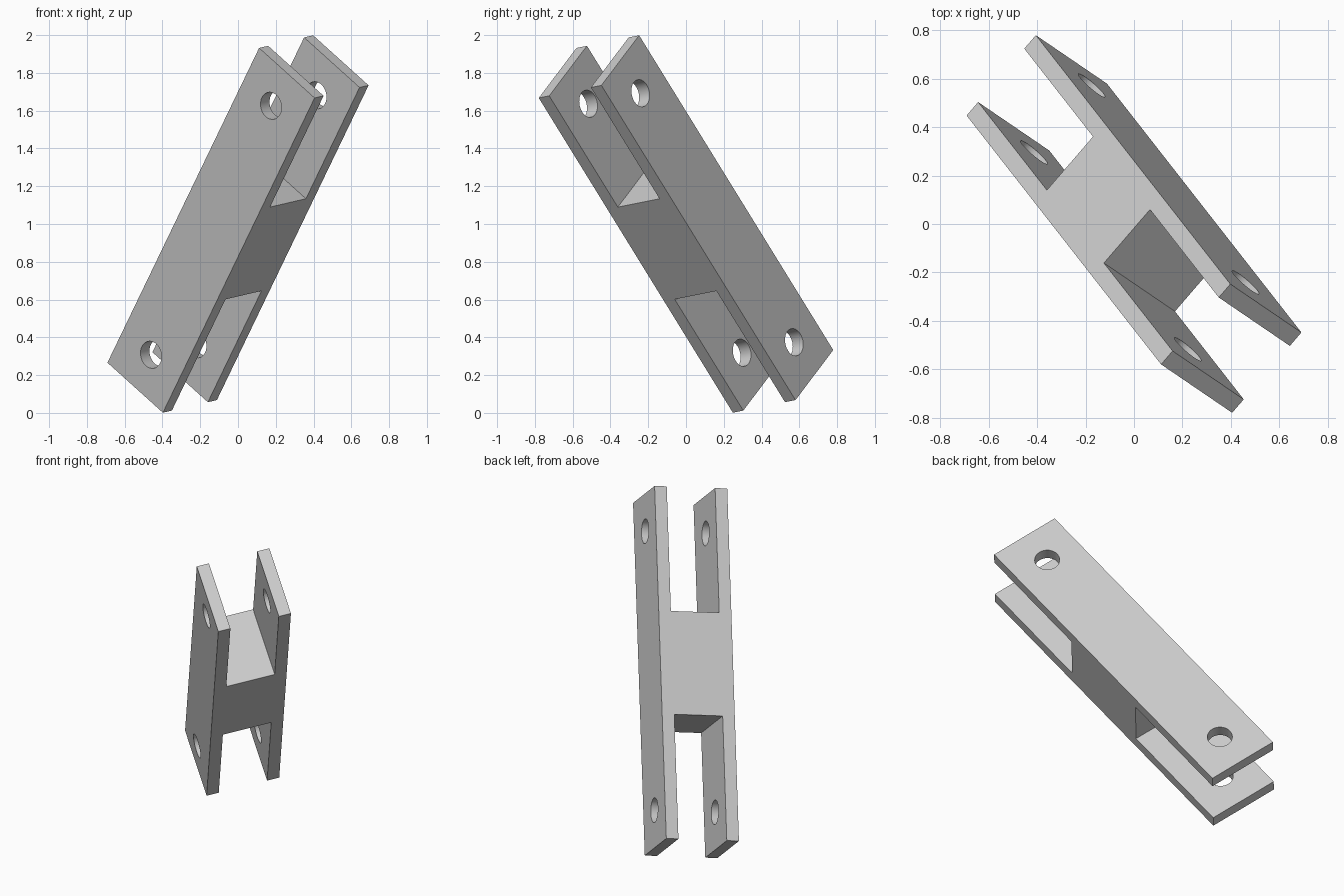
import bpy, bmesh
from mathutils import Matrix, Vector

old = bpy.data.objects.get("Cube")
if old:
    bpy.data.objects.remove(old, do_unlink=True)

LENGTH, WIDTH, PLATE, WEB = 2.116, 0.443, 0.074, 0.62
HOLE_X, HOLE_R = 0.837, 0.073

# Single flat colour
grey = bpy.data.materials.new("light_grey")
grey.use_nodes = True
colour = (0.6, 0.6, 0.6, 1)
grey.diffuse_color = colour
grey.node_tree.nodes["Principled BSDF"].inputs["Base Color"].default_value = colour


def make_object(name, bm):
    bmesh.ops.recalc_face_normals(bm, faces=bm.faces)
    mesh = bpy.data.meshes.new(name)
    bm.to_mesh(mesh)
    bm.free()
    obj = bpy.data.objects.new(name, mesh)
    bpy.context.collection.objects.link(obj)
    mesh.materials.append(grey)
    return obj


# Two plates joined by a central block: H profile extruded across the width
half, web, outer = LENGTH / 2, WEB / 2, WIDTH / 2
inner = outer - PLATE
quarter = [(half, outer), (half, inner), (web, inner)]
profile = (quarter + [(x, -z) for x, z in reversed(quarter)]
           + [(-x, -z) for x, z in quarter]
           + [(-x, z) for x, z in reversed(quarter)])
bm = bmesh.new()
face = bm.faces.new([bm.verts.new((x, -outer, z)) for x, z in profile])
side = bmesh.ops.extrude_face_region(bm, geom=[face])["geom"]
bmesh.ops.translate(bm, vec=(0, WIDTH, 0),
                    verts=[v for v in side if isinstance(v, bmesh.types.BMVert)])
link = make_object("double_ended_clevis_link", bm)

# Pin holes through both plates at each end
bm = bmesh.new()
for x in (-HOLE_X, HOLE_X):
    bmesh.ops.create_cone(bm, cap_ends=True, segments=32, radius1=HOLE_R,
                          radius2=HOLE_R, depth=2 * WIDTH,
                          matrix=Matrix.Translation((x, 0, 0)))
cutter = make_object("pin_hole_cutter", bm)
cutter.hide_render = True

bpy.ops.object.select_all(action='DESELECT')
link.select_set(True)
bpy.context.view_layer.objects.active = link
cut = link.modifiers.new("pin_holes", 'BOOLEAN')
cut.operation = 'DIFFERENCE'
cut.solver = 'EXACT'
cut.object = cutter
bpy.ops.object.modifier_apply(modifier=cut.name)
bpy.data.objects.remove(cutter, do_unlink=True)
bpy.ops.object.shade_smooth_by_angle()

# Tilt the link: length, width and plate-normal directions
along = Vector((0.3795, -0.4856, 0.7874)).normalized()
normal = along.cross(Vector((0.660, -0.4475, -0.604))).normalized()
across = normal.cross(along)
tilt = Matrix((along, across, normal)).transposed().to_4x4()
link.data.transform(Matrix.Translation((0, 0, 1)) @ tilt)
